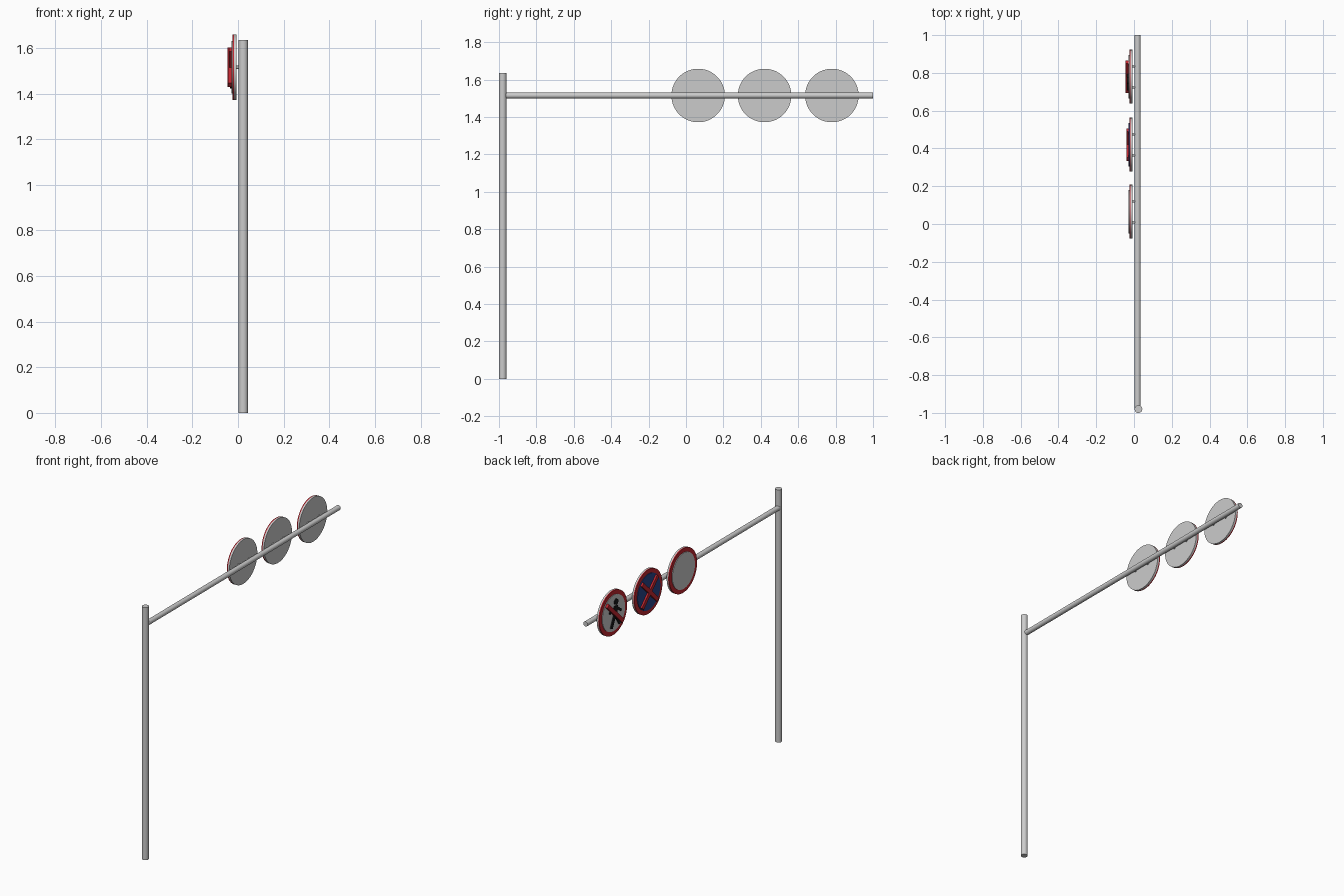
import bpy
import math
from mathutils import Vector

cube = bpy.data.objects.get("Cube")
if cube:
    bpy.data.objects.remove(cube, do_unlink=True)

SIGN_Z = 1.515
SIGN_R = 0.143
FACE_R = 0.116


def make_material(name, rgb):
    mat = bpy.data.materials.new(name)
    mat.use_nodes = True
    color = (*rgb, 1)
    mat.diffuse_color = color
    mat.node_tree.nodes["Principled BSDF"].inputs["Base Color"].default_value = color
    return mat


red = make_material("red", (0.55, 0.02, 0.03))
blue = make_material("blue", (0.02, 0.06, 0.25))
white = make_material("white", (0.8, 0.8, 0.8))
black = make_material("black", (0.01, 0.01, 0.01))


def finish(name, mat):
    obj = bpy.context.object
    obj.name = name
    if mat:
        obj.data.materials.append(mat)
    return obj


def rod(name, start, end, radius, mat=None, sides=32):
    """Round bar or disc running from start to end."""
    a, b = Vector(start), Vector(end)
    axis = b - a
    bpy.ops.mesh.primitive_cylinder_add(
        vertices=sides, radius=radius, depth=axis.length, location=(a + b) / 2,
        rotation=axis.to_track_quat("Z", "Y").to_euler())
    bpy.ops.object.shade_smooth_by_angle()
    return finish(name, mat)


def disc(name, y, z, x_front, x_back, radius, mat=None, sides=64):
    return rod(name, (x_back, y, z), (x_front, y, z), radius, mat, sides)


def stroke(name, p, q, width, x_front, x_back, mat):
    """Flat strip on a sign face between two (y, z) points."""
    p, q = Vector(p), Vector(q)
    d, mid = q - p, (p + q) / 2
    bpy.ops.mesh.primitive_cube_add(
        size=1, location=((x_front + x_back) / 2, mid.x, mid.y),
        rotation=(math.atan2(d.y, d.x), 0, 0))
    obj = finish(name, mat)
    obj.scale = (x_back - x_front, d.length, width)
    return obj


def slash(name, y, rise, x_front):
    """Diagonal red bar across a sign."""
    r = 0.078
    stroke(name, (y - r, SIGN_Z - r * rise), (y + r, SIGN_Z + r * rise),
           0.025, x_front, -0.027, red)


def sign(name, y, face_mat):
    disc(name + "_back_plate", y, SIGN_Z, -0.018, -0.007, SIGN_R)
    disc(name + "_red_rim", y, SIGN_Z, -0.025, -0.018, SIGN_R, red)
    disc(name + "_face", y, SIGN_Z, -0.029, -0.024, FACE_R, face_mat)
    for label, side in (("near", -1), ("far", 1)):
        disc(name + "_" + label + "_bracket", y + side * 0.056, SIGN_Z,
             -0.008, 0.01, 0.007, sides=16)


# Post and overhead arm
rod("post", (0.0235, -0.98, 0), (0.0235, -0.98, 1.635), 0.0205)
rod("arm", (0.019, -0.975, SIGN_Z), (0.019, 1, SIGN_Z), 0.016)

# Three round signs facing -x
sign("plain_sign", 0.065, white)
sign("cross_sign", 0.42, blue)
sign("walker_sign", 0.78, white)

# Red cross on the blue sign
slash("cross_bar_rising", 0.42, 1, -0.041)
slash("cross_bar_falling", 0.42, -1, -0.0405)

# Walking figure, drawn relative to its sign centre
limbs = {
    "walker_torso": ((-0.018, 0.042), (-0.008, -0.025), 0.032),
    "walker_front_arm": ((-0.02, 0.034), (0.048, 0.015), 0.014),
    "walker_rear_arm": ((-0.02, 0.034), (-0.07, -0.005), 0.014),
    "walker_front_leg": ((-0.005, -0.015), (0.03, -0.09), 0.019),
    "walker_rear_leg": ((-0.011, -0.015), (-0.058, -0.085), 0.019),
}
base = Vector((0.78, SIGN_Z))
for name, (p, q, width) in limbs.items():
    stroke(name, base + Vector(p), base + Vector(q), width, -0.036, -0.027, black)
disc("walker_head", 0.76, SIGN_Z + 0.067, -0.036, -0.027, 0.018, black, 32)

# Red bar over the figure
slash("walker_bar", 0.78, 1, -0.045)
